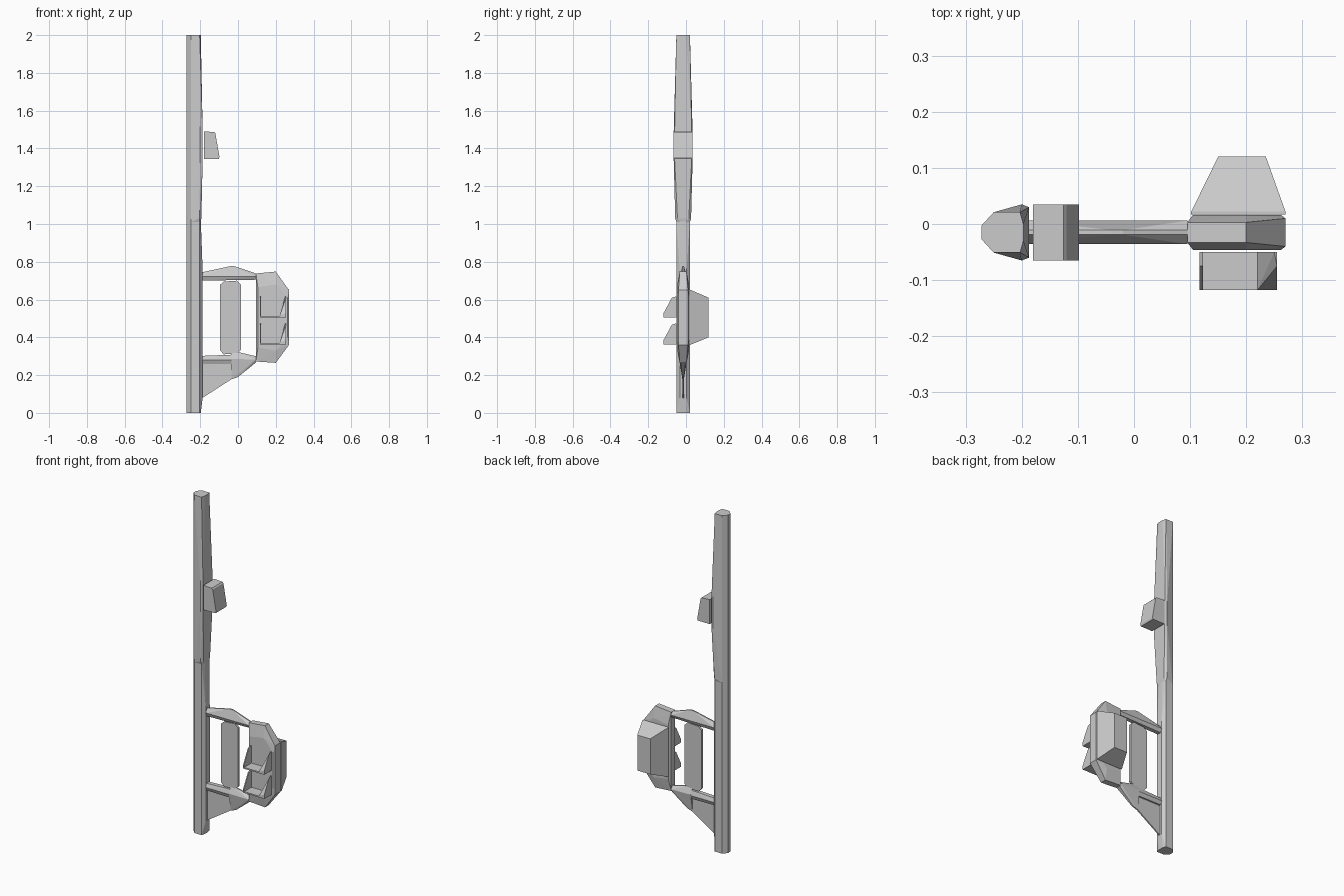
import bpy, bmesh

CY = -0.015  # centre plane of pole, arms and housing


def hull(name, pts):
    """Flat-faced convex solid around a few points."""
    bm = bmesh.new()
    for p in pts:
        bm.verts.new(p)
    res = bmesh.ops.convex_hull(bm, input=bm.verts[:])
    junk = {g for g in res["geom_interior"] + res["geom_unused"]
            if isinstance(g, bmesh.types.BMVert) and g.is_valid}
    bmesh.ops.delete(bm, geom=list(junk), context='VERTS')
    bmesh.ops.dissolve_limit(bm, angle_limit=0.01, verts=bm.verts[:], edges=bm.edges[:])
    bmesh.ops.recalc_face_normals(bm, faces=bm.faces[:])
    me = bpy.data.meshes.new(name)
    bm.to_mesh(me)
    bm.free()
    ob = bpy.data.objects.new(name, me)
    bpy.context.collection.objects.link(ob)
    return ob


def section(half, z):
    """Points mirrored about the centre plane at height z; half = (x, y offset)."""
    return [(x, CY + s * d, z) for x, d in half for s in (-1, 1)]


def slab(outline, d):
    """Front outline (x, z) given thickness 2*d about the centre plane."""
    return [(x, CY + s * d, z) for x, z in outline for s in (-1, 1)]


def box(x0, x1, y0, y1, z0, z1):
    return [(x, y, z) for x in (x0, x1) for y in (y0, y1) for z in (z0, z1)]


# Pole: round back, slightly swollen where fittings attach
back = [(-0.272, 0.012), (-0.25, 0.036)]
core = back + [(-0.203, 0.036), (-0.197, 0.015)]
mid = back + [(-0.205, 0.036), (-0.187, 0.018)]
wide = back + [(-0.20, 0.05), (-0.187, 0.045)]
hull("lower_pole", section(core, 0) + section(mid, 0.08)
     + section(mid, 0.75) + section(core, 1.02))
hull("upper_pole", section(core, 1.01)
     + section(back + [(-0.205, 0.042), (-0.194, 0.03)], 1.03)
     + section(wide, 1.34) + section(wide, 1.49) + section(core, 2.0))

# Small box on the upper pole
hull("signal_box", [(x, y, z) for y in (-0.065, 0.035)
     for x, z in ((-0.18, 1.345), (-0.102, 1.345), (-0.098, 1.355),
                  (-0.12, 1.48), (-0.126, 1.487), (-0.18, 1.49))])

# Upper arm with a thin ridge along its top
hull("upper_arm", slab([(-0.187, 0.70), (0.095, 0.705)], 0.012)
     + slab([(-0.187, 0.722), (0.095, 0.722)], 0.021)
     + slab([(-0.187, 0.745), (-0.04, 0.777), (-0.02, 0.777), (0.095, 0.738)], 0.004))

# Lower arm, its deeper outer half and the gusset under it
hull("lower_arm", slab([(-0.187, 0.302), (-0.035, 0.308)], 0.012)
     + slab([(-0.187, 0.28), (-0.035, 0.28)], 0.021)
     + slab([(-0.187, 0.26), (-0.035, 0.258)], 0.012))
hull("lower_arm_end", slab([(-0.035, 0.325), (0.0, 0.322), (0.095, 0.30),
                            (-0.035, 0.178), (0.0, 0.19)], 0.004)
     + slab([(-0.035, 0.285), (0.095, 0.283)], 0.021)
     + slab([(0.095, 0.267)], 0.012))
hull("gusset", slab([(-0.187, 0.258), (-0.035, 0.258), (-0.035, 0.178), (-0.187, 0.08)], 0.004))

# Flat panel hanging between the arms
hull("centre_panel", slab([(-0.095, 0.33), (-0.075, 0.31), (-0.005, 0.315), (0.015, 0.332),
                           (0.015, 0.68), (-0.005, 0.70), (-0.075, 0.695), (-0.095, 0.678)], 0.007))

# Main housing: narrow rim, broad faces
rim = [(0.095, 0.738), (0.20, 0.748), (0.23, 0.705), (0.23, 0.31), (0.20, 0.265), (0.095, 0.272)]
broad = [(0.105, 0.665), (0.20, 0.68), (0.262, 0.61), (0.262, 0.40), (0.20, 0.33), (0.105, 0.345)]
hull("housing", slab(rim, 0.018) + slab(broad, 0.031)
     + slab([(0.27, 0.65), (0.27, 0.36)], 0.025))

# Tapered box on the back
hull("rear_box", box(0.102, 0.27, 0.017, 0.022, 0.36, 0.652)
     + box(0.15, 0.235, 0.115, 0.12, 0.40, 0.61))

# Two front trays: floor, thin left cheek and wedge-shaped right cheek
for label, z in (("upper", 0.505), ("lower", 0.362)):
    side = [(-0.05, z), (-0.118, z), (-0.118, z + 0.025), (-0.075, z + 0.105), (-0.05, z + 0.112)]
    hull(label + "_tray_floor", box(0.117, 0.255, -0.118, -0.05, z, z + 0.008))
    hull(label + "_tray_left_cheek", [(x, y, h) for x in (0.117, 0.123) for y, h in side])
    hull(label + "_tray_right_cheek", [(0.255, y, h) for y, h in side]
         + [(0.22, y, h) for y in (-0.118, -0.05) for h in (z, z + 0.008)]
         + [(0.25, -0.05, z + 0.112)])
